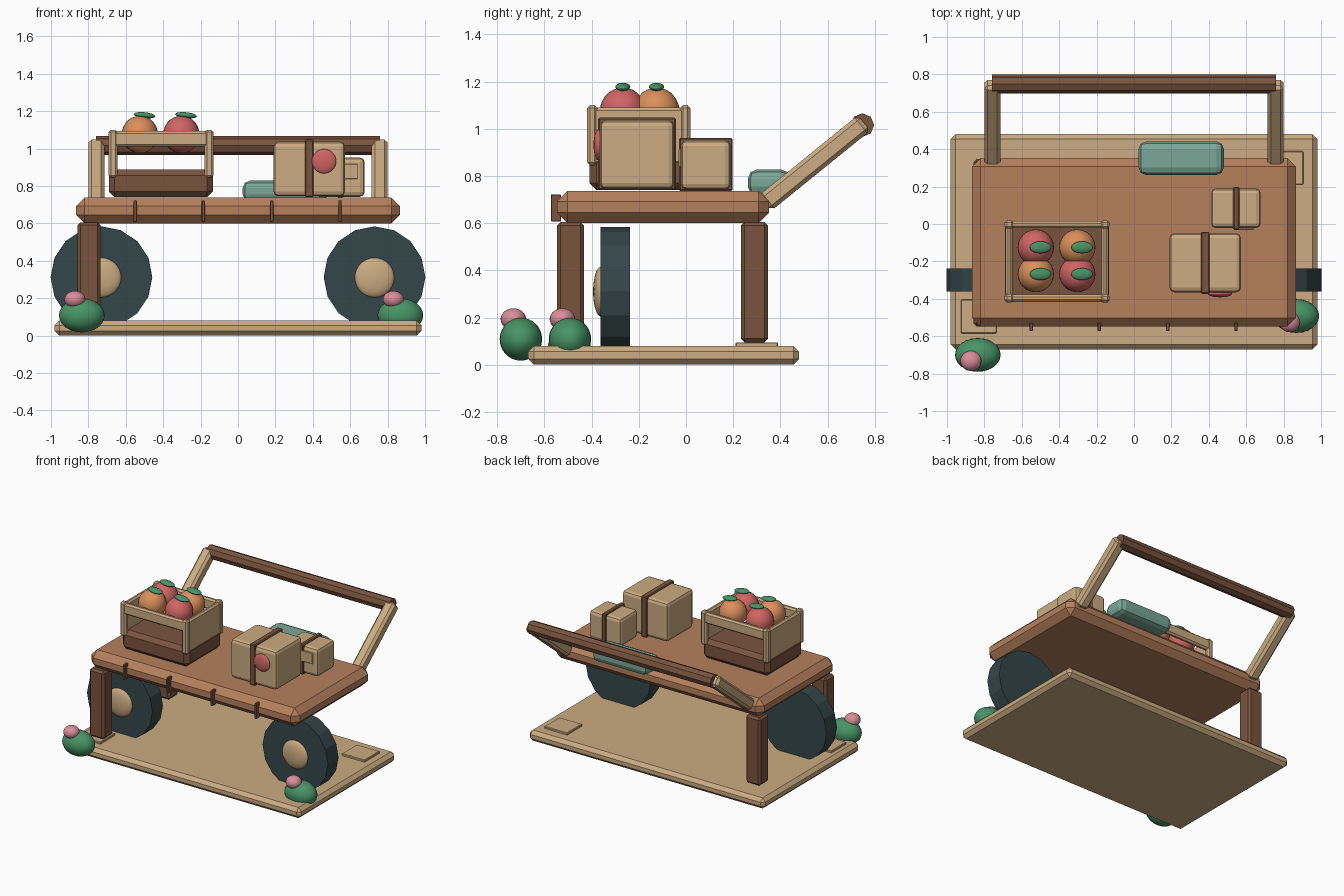
import bpy, math
from mathutils import Vector

if "Cube" in bpy.data.objects:
    bpy.data.objects.remove(bpy.data.objects["Cube"])


def material(name, rgb):
    """Flat colour given as sRGB 0-255, stored as linear."""
    m = bpy.data.materials.new(name)
    lin = [((c / 255 + 0.055) / 1.055) ** 2.4 for c in rgb]
    m.diffuse_color = (*lin, 1)
    m.use_nodes = True
    m.node_tree.nodes["Principled BSDF"].inputs["Base Color"].default_value = m.diffuse_color
    return m


TAN = material("pale wood", (204, 172, 130))
WOOD = material("warm wood", (182, 128, 92))
DARK = material("dark wood", (122, 84, 62))
TYRE = material("tyre slate", (52, 70, 72))
GREEN = material("leaf green", (72, 148, 102))
PINK = material("blossom pink", (218, 142, 155))
TEAL = material("cloth teal", (122, 168, 152))
RED = material("fruit red", (208, 100, 100))
ORANGE = material("fruit orange", (218, 143, 92))


def finish(name, mat):
    ob = bpy.context.object
    ob.name = name
    ob.data.materials.append(mat)
    return ob


def block(name, mat, x, y, z, bevel=0.0, segments=1):
    """Box from (min, max) ranges with bevelled edges."""
    bpy.ops.mesh.primitive_cube_add(size=1)
    ob = finish(name, mat)
    ob.location = [(r[0] + r[1]) / 2 for r in (x, y, z)]
    ob.scale = [r[1] - r[0] for r in (x, y, z)]
    bpy.ops.object.transform_apply(location=False, rotation=False, scale=True)
    if bevel:
        mod = ob.modifiers.new("bevel", 'BEVEL')
        mod.width, mod.segments = bevel, segments
    return ob


def ball(name, mat, centre, radii, tilt=0.0):
    bpy.ops.mesh.primitive_uv_sphere_add(segments=24, ring_count=14, radius=1,
                                         location=centre)
    ob = finish(name, mat)
    ob.scale = radii
    ob.rotation_euler = (0, tilt, 0)
    bpy.ops.object.shade_smooth()
    return ob


def rod(name, mat, a, b, radius, sides=8):
    """Faceted cylinder between two points."""
    a, b = Vector(a), Vector(b)
    bpy.ops.mesh.primitive_cylinder_add(vertices=sides, radius=radius,
                                        depth=(b - a).length, location=(a + b) / 2)
    ob = finish(name, mat)
    ob.rotation_euler = (b - a).to_track_quat('Z', 'Y').to_euler()
    return ob


# Ground slab with two thin pads
block("base_slab", TAN, (-0.98, 0.98), (-0.67, 0.48), (0.0, 0.08), 0.025)
for cx, cy in ((-0.83, -0.495), (0.81, 0.30)):
    block("base_pad", TAN, (cx - 0.095, cx + 0.095), (cy - 0.09, cy + 0.09),
          (0.07, 0.095), 0.004)

# Cart top with small front battens
block("cart_top", WOOD, (-0.866, 0.866), (-0.547, 0.352), (0.60, 0.737), 0.045)
for i in range(4):
    cx = -0.55 + i * 0.365
    block("front_batten", DARK, (cx - 0.009, cx + 0.009), (-0.573, -0.53),
          (0.607, 0.722), 0.003)

# Legs on the left side
for name, cy in (("front_leg", -0.49), ("back_leg", 0.29)):
    block(name, DARK, (-0.857, -0.735), (cy - 0.057, cy + 0.057), (0.095, 0.605), 0.015)

# Wheels with domed hubs
for cx in (-0.73, 0.73):
    rod("wheel", TYRE, (cx, -0.362, 0.312), (cx, -0.237, 0.312), 0.272, 16)
    ball("wheel_hub", TAN, (cx, -0.36, 0.31), (0.106, 0.034, 0.106))

# Sloping handle arms and cross bar
start, end = Vector((0, 0.335, 0.685)), Vector((0, 0.755, 1.025))
length = (end - start).length
for cx in (-0.757, 0.757):
    arm = block("handle_arm", TAN, (-0.042, 0.042), (-0.042, 0.042),
                (-length / 2, length / 2), 0.017)
    arm.location = (start + end) / 2 + Vector((cx, 0, 0))
    arm.rotation_euler = (math.atan2(start.y - end.y, end.z - start.z), 0, 0)
rod("handle_bar", DARK, (-0.76, 0.748, 1.016), (0.76, 0.748, 1.016), 0.05)

# Fruit crate: dark tray, solid ends, open front and back with top rails
block("crate_tray", DARK, (-0.69, -0.135), (-0.41, 0.01), (0.74, 0.887), 0.03)
for cx in (-0.668, -0.155):
    block("crate_end", TAN, (cx - 0.018, cx + 0.018), (-0.41, 0.01),
          (0.85, 1.09), 0.012)
    for cy in (-0.397, -0.003):
        block("crate_post", TAN, (cx - 0.024, cx + 0.024), (cy - 0.022, cy + 0.022),
              (0.845, 1.10), 0.012)
for cy in (-0.397, -0.003):
    block("crate_rail", TAN, (-0.68, -0.145), (cy - 0.019, cy + 0.019),
          (1.01, 1.093), 0.012)

# Fruit in the crate with a leaf on each
for i, cx in enumerate((-0.525, -0.303)):
    for j, cy in enumerate((-0.268, -0.125)):
        ball("fruit", RED if (i + j) % 2 else ORANGE, (cx, cy, 1.075),
             (0.097, 0.097, 0.1))
        ball("fruit_leaf", GREEN, (cx + 0.025, cy, 1.178), (0.058, 0.032, 0.016), 0.1)


# Strapped parcels
def parcel(name, x, y, z, strap):
    block(name, TAN, x, y, z, 0.025, 2)
    block(name + "_strap", DARK, strap, (y[0] - 0.008, y[1] + 0.008),
          (z[0] - 0.005, z[1] + 0.01), 0.006)


parcel("large_parcel", (0.19, 0.572), (-0.365, -0.05), (0.745, 1.037), (0.357, 0.403))
parcel("small_parcel", (0.412, 0.677), (-0.022, 0.19), (0.742, 0.952), (0.53, 0.563))
ball("parcel_seal", RED, (0.46, -0.372, 0.932), (0.065, 0.02, 0.065))
block("parcel_tag", TAN, (0.535, 0.64), (-0.031, -0.021), (0.838, 0.917), 0.002)

# Rolled cloth at the back edge
block("cloth_bundle", TEAL, (0.025, 0.48), (0.262, 0.442), (0.715, 0.828), 0.04, 2)

# Shrubs with a blossom
for cx, cy in ((-0.835, -0.70), (0.868, -0.492)):
    ball("shrub", GREEN, (cx, cy, 0.108), (0.122, 0.09, 0.091))
    ball("blossom", PINK, (cx - 0.037, cy - 0.032, 0.193), (0.056, 0.054, 0.046))
